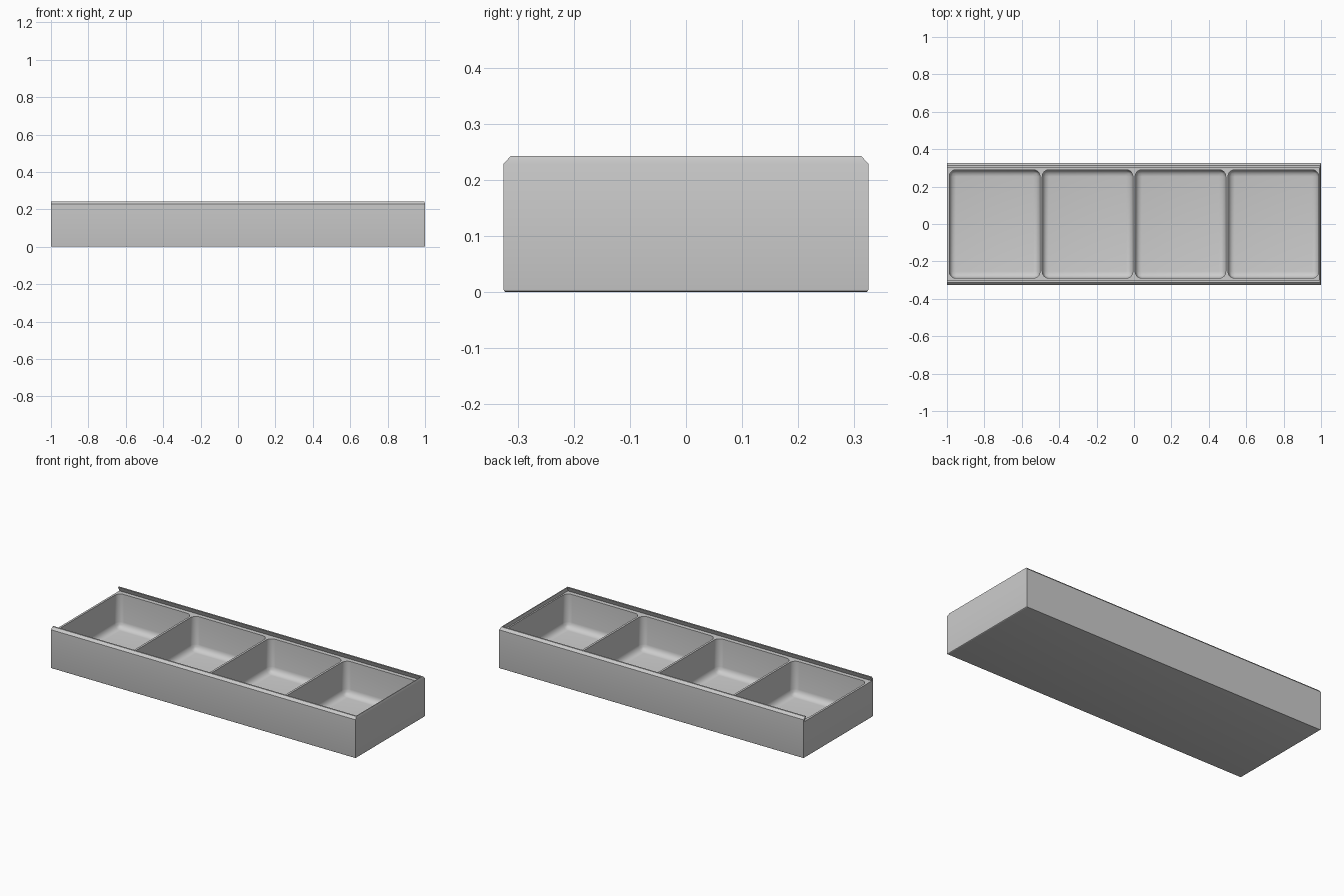
import bpy, bmesh, math

cube = bpy.data.objects.get("Cube")
if cube:
    bpy.data.objects.remove(cube, do_unlink=True)

HX, HY, TOP = 1.0, 0.325, 0.243   # half length, half width, height
LEDGE, FLOOR = 0.216, 0.015       # lid ledge height, floor thickness
WALL, POCKETS = 0.0125, 4

grey = bpy.data.materials.new("light_grey_plastic")
grey.use_nodes = True
colour = (0.6, 0.6, 0.6, 1)
grey.diffuse_color = colour
grey.node_tree.nodes["Principled BSDF"].inputs["Base Color"].default_value = colour


def make_object(name, bm):
    bmesh.ops.recalc_face_normals(bm, faces=bm.faces)
    mesh = bpy.data.meshes.new(name)
    bm.to_mesh(mesh)
    bm.free()
    obj = bpy.data.objects.new(name, mesh)
    bpy.context.collection.objects.link(obj)
    mesh.materials.append(grey)
    return obj


def loft(levels):
    """Solid through stacked rectangles given as (x0, x1, half_y, z)."""
    bm = bmesh.new()
    rings = [[bm.verts.new((x, y, z)) for x, y in
              ((x0, -hy), (x1, -hy), (x1, hy), (x0, hy))]
             for x0, x1, hy, z in levels]
    for low, high in zip(rings, rings[1:]):
        for i in range(4):
            j = (i + 1) % 4
            bm.faces.new((low[i], low[j], high[j], high[i]))
    bm.faces.new(rings[0])
    bm.faces.new(rings[-1])
    return bm


def round_edges(bm, test, radius, segments):
    edges = [e for e in bm.edges if test(*(v.co for v in e.verts))]
    bmesh.ops.bevel(bm, geom=edges, offset=radius, segments=segments,
                    profile=0.5, affect='EDGES', clamp_overlap=True)


# Outer tray: chamfered long rims, softly rounded bottom
bm = loft([(-HX, HX, HY, 0), (-HX, HX, HY, 0.229),
           (-HX, HX - 0.005, 0.312, TOP)])
round_edges(bm, lambda a, b: a.z < 0.001 and b.z < 0.001, 0.005, 3)
tray = make_object("compartment_tray", bm)

# Dovetail lid slot, open at the -x end
cutters = [make_object("lid_slot_cutter", loft([
    (-HX - 0.1, 0.996, 0.315, LEDGE),
    (-HX - 0.1, 0.990, 0.303, TOP),
    (-HX - 0.1, 0.990, 0.303, TOP + 0.05)]))]

# Rounded compartments
width = (2 * HX - (POCKETS + 1) * WALL) / POCKETS
for i in range(POCKETS):
    x0 = -HX + WALL + i * (width + WALL)
    bm = loft([(x0, x0 + width, 0.29, FLOOR), (x0, x0 + width, 0.29, 0.23)])
    round_edges(bm, lambda a, b: min(a.z, b.z) < FLOOR + 0.001, 0.036, 8)
    cutters.append(make_object("pocket_cutter", bm))

# Cut the tray and discard the cutters
for cutter in cutters:
    cutter.hide_render = True
    mod = tray.modifiers.new("cut", 'BOOLEAN')
    mod.operation = 'DIFFERENCE'
    mod.solver = 'EXACT'
    mod.object = cutter
bpy.context.view_layer.update()
evaluated = tray.evaluated_get(bpy.context.evaluated_depsgraph_get())
result = bpy.data.meshes.new_from_object(evaluated)
tray.modifiers.clear()
tray.data = result
for cutter in cutters:
    bpy.data.objects.remove(cutter, do_unlink=True)

# Smooth fillets, crisp rims
bpy.ops.object.select_all(action='DESELECT')
tray.select_set(True)
bpy.context.view_layer.objects.active = tray
bpy.ops.object.shade_smooth_by_angle(angle=math.radians(30))
